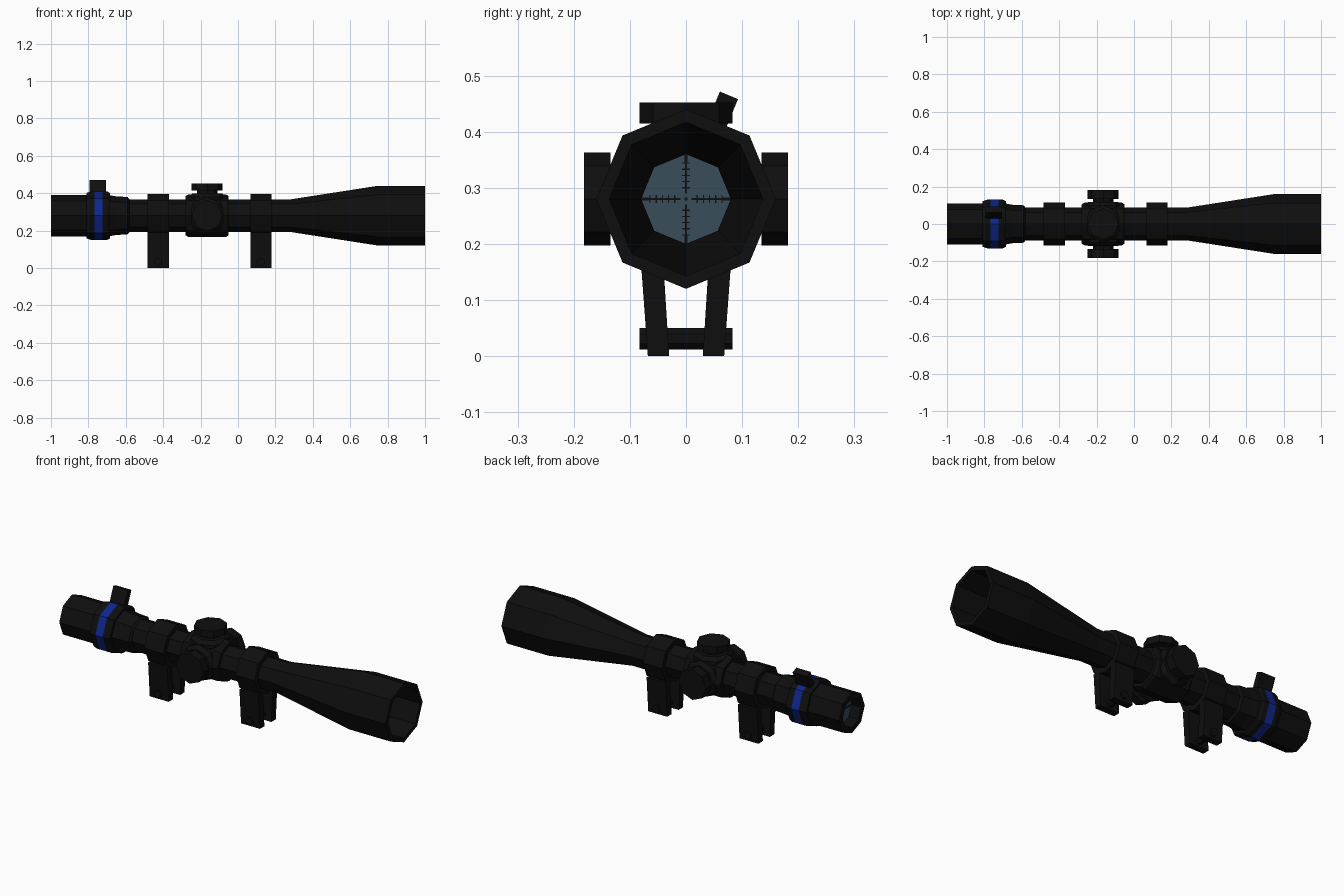
import bpy, bmesh, math
from mathutils import Matrix, Vector

if "Cube" in bpy.data.objects:
    bpy.data.objects.remove(bpy.data.objects["Cube"], do_unlink=True)

AXIS_Z = 0.28      # height of the optical axis
TURRET_X = -0.165
SIDES = 8


def material(name, colour):
    m = bpy.data.materials.new(name)
    m.use_nodes = True
    m.diffuse_color = (*colour, 1)
    bsdf = m.node_tree.nodes["Principled BSDF"]
    bsdf.inputs["Base Color"].default_value = (*colour, 1)
    bsdf.inputs["Roughness"].default_value = 0.8
    return m


BLACK = material("matte black", (0.0045, 0.0045, 0.0045))
BLUE = material("band blue", (0.004, 0.02, 0.27))
GLASS = material("lens grey blue", (0.04, 0.075, 0.1))


def finish(name, bm, *mats):
    bmesh.ops.remove_doubles(bm, verts=bm.verts, dist=1e-5)
    bmesh.ops.recalc_face_normals(bm, faces=bm.faces)
    mesh = bpy.data.meshes.new(name)
    bm.to_mesh(mesh)
    bm.free()
    for m in mats:
        mesh.materials.append(m)
    obj = bpy.data.objects.new(name, mesh)
    bpy.context.collection.objects.link(obj)
    return obj


def lathe(name, profile, mats=(BLACK,), direction=(1, 0, 0), x=0):
    """Turn a closed (distance, radius) profile about an axis through the tube centre."""
    d = Vector(direction)
    u = Vector((0, 0, 1)) if d.z == 0 else Vector((1, 0, 0))
    w = d.cross(u)
    centre = Vector((x, 0, AXIS_Z))
    bm = bmesh.new()
    rings = []
    for dist, r in profile:
        ring = []
        for i in range(SIDES):
            a = math.tau * i / SIDES
            ring.append(bm.verts.new(centre + d * dist + (u * math.cos(a) + w * math.sin(a)) * r))
        rings.append(ring)
    for k, ring in enumerate(rings):
        following = rings[(k + 1) % len(rings)]
        if profile[k][1] == 0 and profile[(k + 1) % len(rings)][1] == 0:
            continue
        for i in range(SIDES):
            j = (i + 1) % SIDES
            bm.faces.new((ring[i], ring[j], following[j], following[i]))
    return finish(name, bm, *mats)


def add_box(bm, centre, size, rotation=Matrix()):
    bmesh.ops.create_cube(bm, size=1, matrix=Matrix.Translation(centre) @ rotation @ Matrix.Diagonal((*size, 1)))


# Hollow main tube with flared objective bell and eyepiece
lathe("main_tube", [
    (-1, 0.11), (-0.69, 0.11), (-0.65, 0.103), (-0.59, 0.1), (-0.58, 0.087),
    (0.28, 0.087), (0.75, 0.16), (1, 0.16),
    (1, 0.137), (0.75, 0.137), (0.28, 0.08), (-1, 0.08)])

# Zoom ring with a painted band
ring = lathe("zoom_ring", [
    (-0.81, 0.1), (-0.81, 0.122), (-0.785, 0.13), (-0.768, 0.13), (-0.725, 0.13),
    (-0.70, 0.13), (-0.685, 0.122), (-0.685, 0.1)], (BLACK, BLUE))
for f in ring.data.polygons:
    if -0.76 < f.center.x < -0.73 and (f.center - Vector((f.center.x, 0, AXIS_Z))).length > 0.11:
        f.material_index = 1

# Zoom lever standing on one flat of the ring
bm = bmesh.new()
tilt = math.pi / SIDES
add_box(bm, (-0.75, math.sin(tilt) * 0.15, AXIS_Z + math.cos(tilt) * 0.15),
        (0.086, 0.035, 0.1), Matrix.Rotation(-tilt, 4, 'X'))
finish("zoom_lever", bm, BLACK)

# Turret housing, then the top and side turrets
lathe("turret_housing", [
    (-0.28, 0.084), (-0.28, 0.105), (-0.265, 0.114), (-0.065, 0.114), (-0.05, 0.105), (-0.05, 0.084)])
for name, direction, top in (("top_turret", (0, 0, 1), 0.172),
                             ("front_turret", (0, -1, 0), 0.182),
                             ("back_turret", (0, 1, 0), 0.182)):
    lathe(name, [
        (0.082, 0), (0.082, 0.1), (0.1, 0.1), (0.118, 0.08), (0.118, 0.055),
        (0.135, 0.055), (0.135, 0.083), (top, 0.083), (top, 0)], (BLACK,), direction, TURRET_X)

# Two mounts: clamp ring, pair of splayed legs, cross bolt
for label, x in (("rear", -0.427), ("fore", 0.123)):
    h = 0.057
    lathe(label + "_clamp_ring", [(-h, 0.084), (-h, 0.115), (h, 0.115), (h, 0.084)], x=x)
    for side, s in (("front", -1), ("back", 1)):
        bm = bmesh.new()
        outline = [(0.03, 0), (0.068, 0), (0.082, 0.19), (0.042, 0.19)]
        face = bm.faces.new([bm.verts.new((x - h, s * y, z)) for y, z in outline])
        ext = bmesh.ops.extrude_face_region(bm, geom=[face])
        bmesh.ops.translate(bm, vec=(2 * h, 0, 0),
                            verts=[v for v in ext["geom"] if isinstance(v, bmesh.types.BMVert)])
        finish(f"{label}_{side}_leg", bm, BLACK)
    bm = bmesh.new()
    bmesh.ops.create_cone(bm, cap_ends=True, segments=SIDES, radius1=0.021, radius2=0.021, depth=0.166,
                          matrix=Matrix.Translation((x, 0, 0.031)) @ Matrix.Rotation(math.pi / 2, 4, 'X')
                          @ Matrix.Rotation(math.pi / SIDES, 4, 'Z'))
    finish(label + "_cross_bolt", bm, BLACK)

# Eyepiece lens
LENS_X = -0.94
lathe("eyepiece_lens", [(LENS_X - 0.001, 0), (LENS_X - 0.001, 0.081),
                        (LENS_X + 0.001, 0.081), (LENS_X + 0.001, 0)], (GLASS,))

# Reticle: four arms with ticks and a centre dot
bm = bmesh.new()
centre = Matrix.Translation((LENS_X, 0, AXIS_Z))
for k in range(4):
    turn = centre @ Matrix.Rotation(k * math.pi / 2, 4, 'X')
    start = len(bm.verts)
    add_box(bm, (0, 0.045, 0), (0.005, 0.07, 0.003))
    add_box(bm, (0, 0.071, 0), (0.005, 0.016, 0.006))
    for t in range(5):
        add_box(bm, (0, 0.02 + t * 0.011, 0), (0.005, 0.002, 0.014))
    bmesh.ops.transform(bm, matrix=turn, verts=list(bm.verts)[start:])
add_box(bm, (LENS_X, 0, AXIS_Z), (0.005, 0.005, 0.005))
finish("reticle", bm, BLACK)
